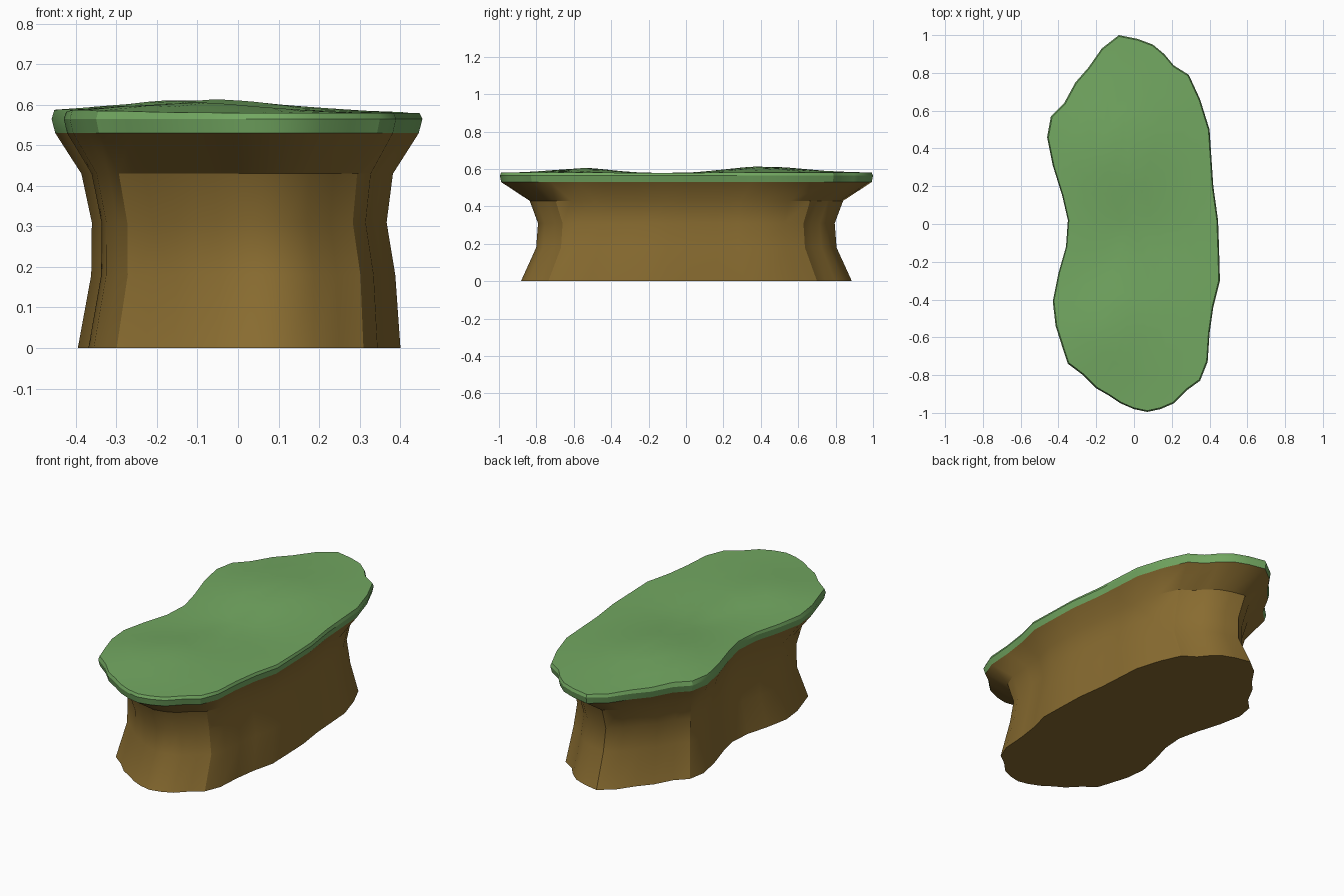
import bpy, math

if "Cube" in bpy.data.objects:
    bpy.data.objects.remove(bpy.data.objects["Cube"])

# Kidney-shaped plan of the grass rim, counter-clockwise from the back
OUTLINE = [
    (-.08, 1.0), (-.17, .93), (-.24, .83), (-.31, .75), (-.37, .64), (-.44, .57),
    (-.46, .46), (-.43, .31), (-.38, .15), (-.35, .02), (-.36, -.12), (-.40, -.26),
    (-.43, -.41), (-.415, -.54), (-.38, -.65), (-.35, -.74), (-.27, -.80), (-.20, -.87),
    (-.13, -.91), (-.07, -.95), (0, -.98), (.07, -.995), (.14, -.98), (.21, -.95),
    (.28, -.88), (.35, -.83), (.39, -.73), (.40, -.58), (.42, -.44), (.455, -.30),
    (.45, -.12), (.445, .02), (.42, .20), (.41, .35), (.40, .50), (.35, .66),
    (.29, .79), (.21, .84), (.16, .90), (.10, .95), (.02, .98)]
N = len(OUTLINE)


def bump(x, y, cx, cy, rx, ry):
    return math.exp(-((x - cx) / rx) ** 2 - ((y - cy) / ry) ** 2)


def height(x, y):
    """Gently rolling lawn: two mounds and a shallow saddle."""
    return (.58 + .034 * bump(x, y, -.09, .42, .30, .28)
            + .026 * bump(x, y, -.12, -.55, .25, .20)
            - .007 * bump(x, y, .05, -.08, .3, .18))


def ring(sx, sy, z=None, dx=0):
    pts = [(x * sx + dx, y * sy) for x, y in OUTLINE]
    return [(x, y, height(x, y) if z is None else z) for x, y in pts]


def loft(name, rings, color, bottom_cap=False, centre=None):
    """Skin a stack of rings, optionally closing the ends."""
    verts = [p for r in rings for p in r]
    faces = []
    for k in range(len(rings) - 1):
        for i in range(N):
            j = (i + 1) % N
            faces.append((k * N + i, k * N + j, (k + 1) * N + j, (k + 1) * N + i))
    if bottom_cap:
        faces.append(tuple(reversed(range(N))))
    if centre:
        verts.append(centre)
        base = (len(rings) - 1) * N
        faces += [(base + i, base + (i + 1) % N, len(verts) - 1) for i in range(N)]
    mesh = bpy.data.meshes.new(name)
    mesh.from_pydata(verts, [], faces)
    mat = bpy.data.materials.new(name + "_material")
    mat.diffuse_color = (*color, 1)
    mat.use_nodes = True
    mat.node_tree.nodes["Principled BSDF"].inputs["Base Color"].default_value = mat.diffuse_color
    mesh.materials.append(mat)
    obj = bpy.data.objects.new(name, mesh)
    bpy.context.collection.objects.link(obj)
    bpy.ops.object.select_all(action='DESELECT')
    obj.select_set(True)
    bpy.context.view_layer.objects.active = obj
    bpy.ops.object.shade_smooth_by_angle(angle=math.radians(30))


# Earth body: flared foot, pinched waist, wide overhang
loft("soil", [ring(.87, .887, 0, .005), ring(.82, .805, .18, .015),
              ring(.795, .795, .31, .005), ring(.84, .84, .43), ring(.98, .993, .53)],
     (.25, .15, .03), bottom_cap=True)

# Grass layer: thin rounded lip and undulating top
loft("grass", [ring(.98, .993, .53), ring(1, 1, .565), ring(.985, .993)]
     + [ring(s, s) for s in (.8, .6, .4, .2)],
     (.17, .39, .12), centre=(0, 0, height(0, 0)))
